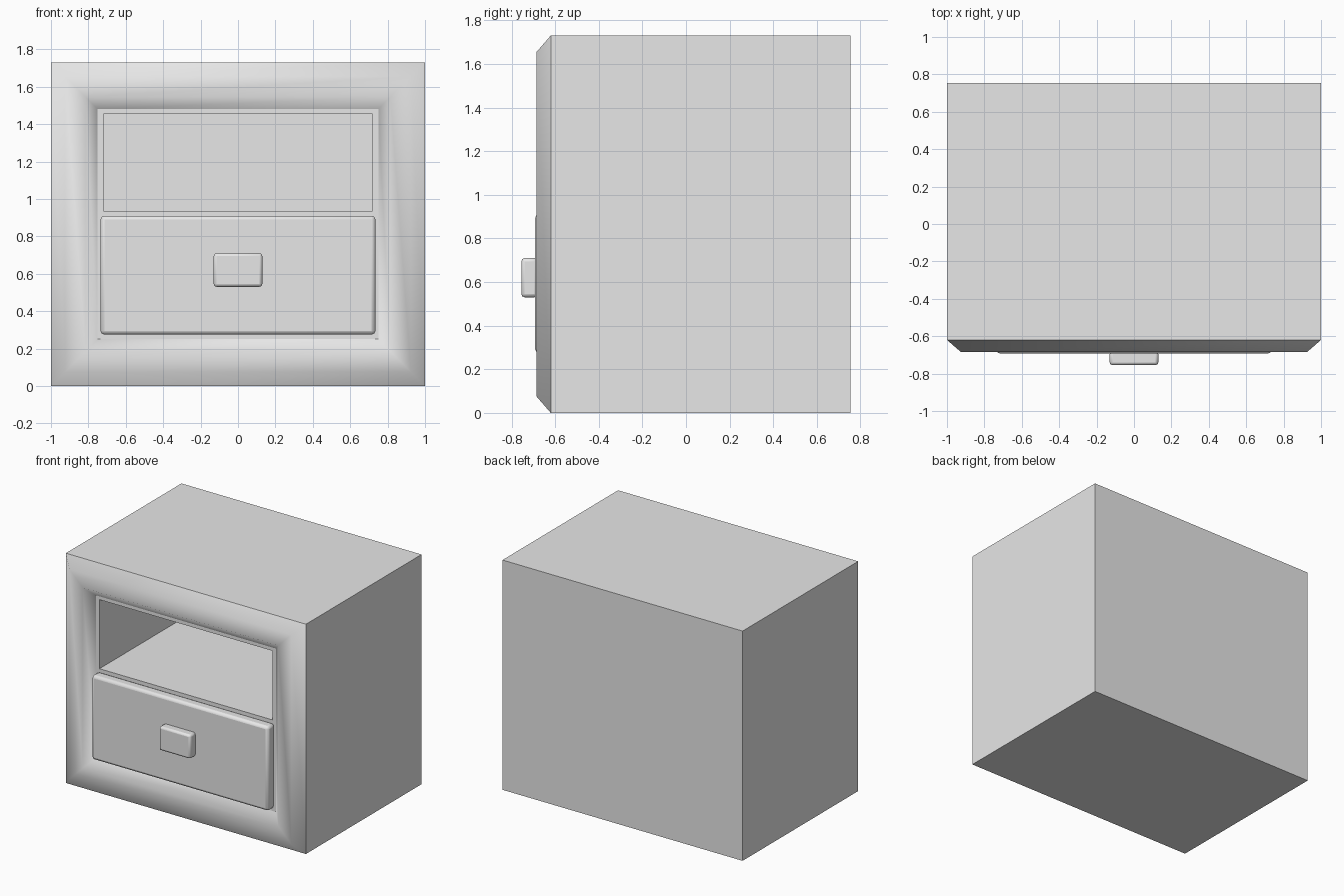
import bpy
import bmesh

cube = bpy.data.objects.get("Cube")
if cube:
    bpy.data.objects.remove(cube, do_unlink=True)

grey = bpy.data.materials.new("plain grey")
grey.use_nodes = True
colour = (0.8, 0.8, 0.8, 1)
grey.diffuse_color = colour
grey.node_tree.nodes["Principled BSDF"].inputs["Base Color"].default_value = colour

WIDTH, HEIGHT = 1.0, 1.73
FRONT, BACK, RIDGE = -0.62, 0.755, -0.685


def finish(name, bm):
    mesh = bpy.data.meshes.new(name)
    bmesh.ops.recalc_face_normals(bm, faces=bm.faces)
    bm.to_mesh(mesh)
    bm.free()
    mesh.materials.append(grey)
    obj = bpy.data.objects.new(name, mesh)
    bpy.context.collection.objects.link(obj)
    return obj


def loop(bm, half, low, high, y):
    """Rectangle of vertices facing the front."""
    return [bm.verts.new((x, y, z)) for x, z in
            ((-half, low), (half, low), (half, high), (-half, high))]


def bridge(bm, a, b):
    for i in range(4):
        j = (i + 1) % 4
        bm.faces.new((a[i], a[j], b[j], b[i]))


def smooth(obj, angle):
    bpy.ops.object.select_all(action="DESELECT")
    obj.select_set(True)
    bpy.context.view_layer.objects.active = obj
    bpy.ops.object.shade_smooth_by_angle(angle=angle)


def rounded_box(name, half, low, high, front, back, radius):
    bm = bmesh.new()
    a, b = loop(bm, half, low, high, front), loop(bm, half, low, high, back)
    bridge(bm, a, b)
    bm.faces.new(a)
    bm.faces.new(b)
    obj = finish(name, bm)
    bevel = obj.modifiers.new("soft edges", "BEVEL")
    bevel.width = radius
    bevel.segments = 2
    smooth(obj, 1.0)
    return obj


# Cabinet body with the open shelf sunk into its front
bm = bmesh.new()
rear = loop(bm, WIDTH, 0, HEIGHT, BACK)
rim = loop(bm, WIDTH, 0, HEIGHT, FRONT)
mouth = loop(bm, 0.72, 0.935, 1.455, FRONT)
deep = loop(bm, 0.72, 0.935, 1.455, 0.65)
bm.faces.new(rear)
for a, b in ((rear, rim), (rim, mouth), (mouth, deep)):
    bridge(bm, a, b)
bm.faces.new(deep)
finish("cabinet_body", bm)

# Raised moulding around the front
bm = bmesh.new()
rings = [loop(bm, WIDTH - inset, inset, HEIGHT - inset, y) for inset, y in
         ((0, FRONT), (0.075, RIDGE), (0.185, RIDGE), (0.25, FRONT))]
for a, b in zip(rings, rings[1:]):
    bridge(bm, a, b)
moulding = finish("front_moulding", bm)
smooth(moulding, 3.1)

# Drawer and its pull
rounded_box("drawer_front", 0.735, 0.275, 0.91, -0.693, FRONT + 0.01, 0.02)
rounded_box("drawer_handle", 0.13, 0.53, 0.71, -0.755, -0.68, 0.015)
